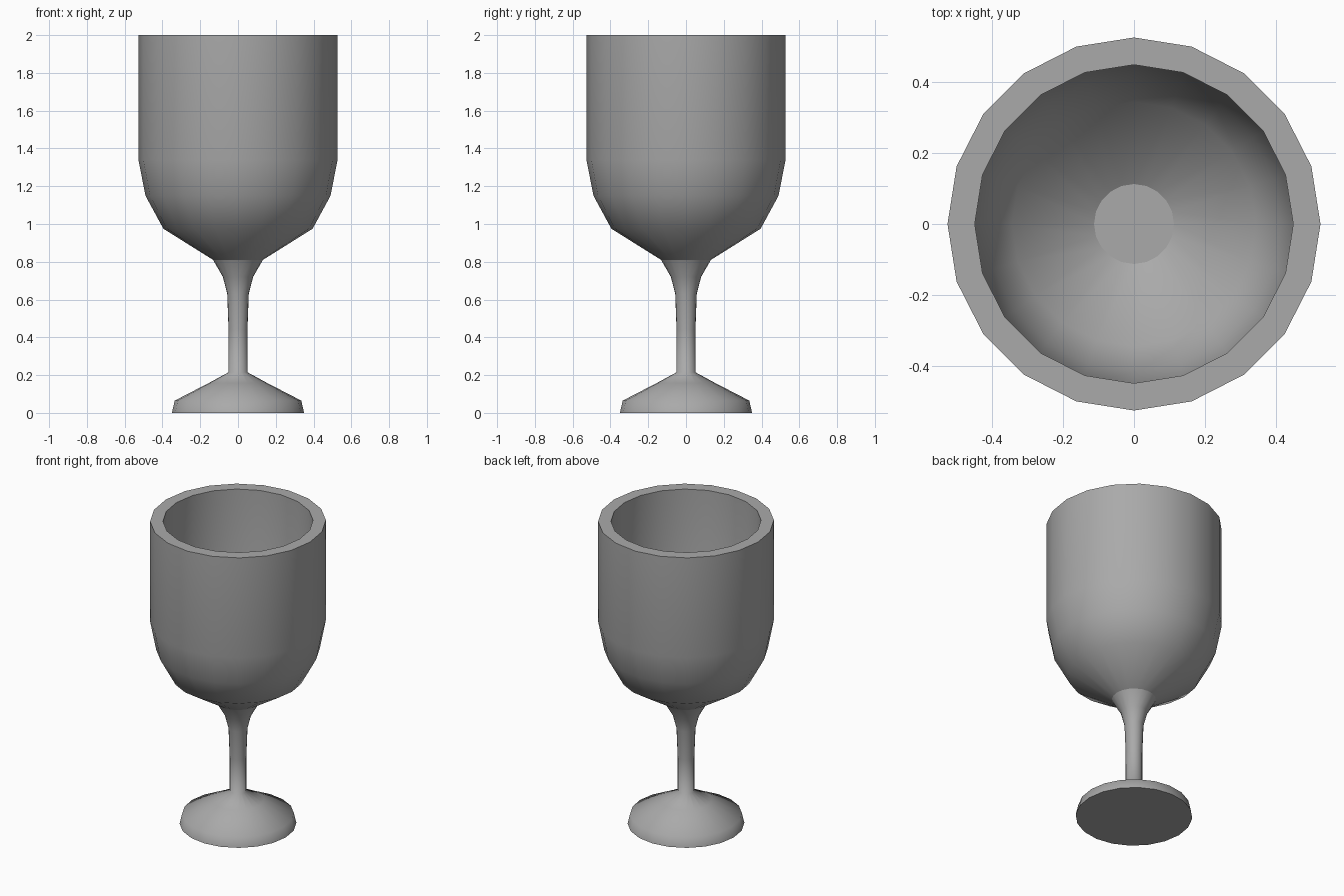
import bpy
import bmesh
import math

cube = bpy.data.objects.get("Cube")
if cube:
    bpy.data.objects.remove(cube, do_unlink=True)

SIDES = 20

grey = bpy.data.materials.new("plain grey")
grey.use_nodes = True
colour = (0.40, 0.40, 0.40, 1.0)
grey.diffuse_color = colour
grey.node_tree.nodes["Principled BSDF"].inputs["Base Color"].default_value = colour


def lathe(name, profile, sharp_rings):
    """Turn a profile of (radius, height) points around z, keeping some rings sharp."""
    bm = bmesh.new()
    rings = []
    for radius, height in profile:
        rings.append([bm.verts.new((radius * math.cos(math.tau * i / SIDES),
                                    radius * math.sin(math.tau * i / SIDES), height))
                      for i in range(SIDES)])
    for low, high in zip(rings, rings[1:]):
        for i in range(SIDES):
            j = (i + 1) % SIDES
            bm.faces.new((low[i], low[j], high[j], high[i]))
    # End discs close the shape
    bm.faces.new(rings[0][::-1])
    bm.faces.new(rings[-1])
    for face in bm.faces:
        face.smooth = True
    for index in sharp_rings:
        for i in range(SIDES):
            edge = bm.edges.get((rings[index][i], rings[index][(i + 1) % SIDES]))
            edge.smooth = False
    mesh = bpy.data.meshes.new(name)
    bm.to_mesh(mesh)
    bm.free()
    mesh.materials.append(grey)
    obj = bpy.data.objects.new(name, mesh)
    bpy.context.collection.objects.link(obj)
    return obj


# Foot and slender stem, flaring where it meets the bowl
lathe("foot_and_stem",
      [(0.35, 0), (0.335, 0.065), (0.155, 0.158), (0.05, 0.215), (0.05, 0.44),
       (0.057, 0.63), (0.08, 0.72), (0.132, 0.81)],
      sharp_rings=(0, 7))

# Thick-walled bowl: outside, flat rim, inside and flat inner floor
lathe("bowl",
      [(0.132, 0.81), (0.395, 0.975), (0.49, 1.15), (0.527, 1.34), (0.527, 2),
       (0.45, 2), (0.45, 1.35), (0.417, 1.175), (0.345, 1.03), (0.113, 0.885)],
      sharp_rings=(0, 4, 5, 9))
